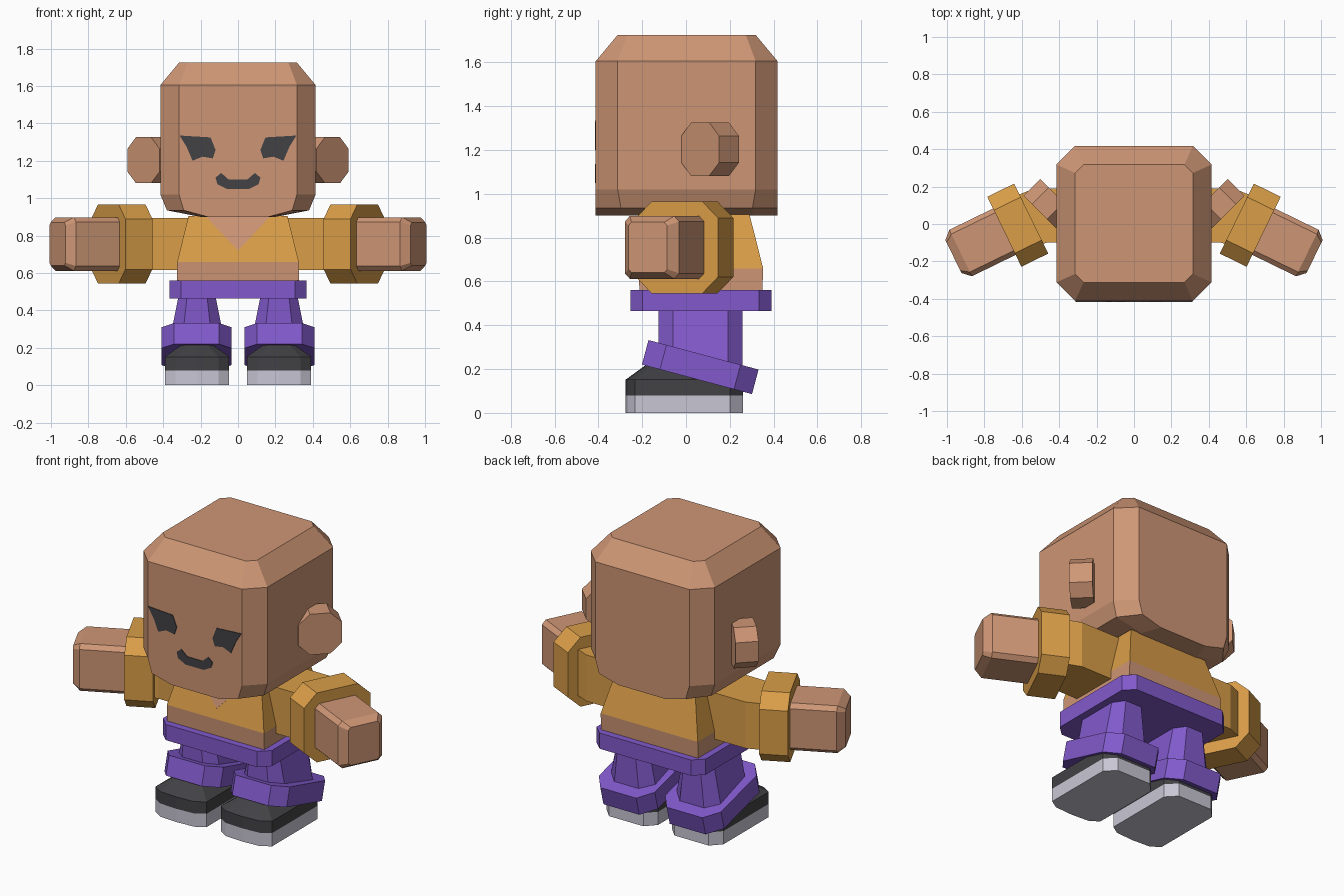
import bpy, bmesh, math
from mathutils import Matrix, Vector

cube = bpy.data.objects.get("Cube")
if cube:
    bpy.data.objects.remove(cube, do_unlink=True)


def material(name, srgb):
    lin = [((c / 255 + 0.055) / 1.055) ** 2.4 for c in srgb] + [1.0]
    m = bpy.data.materials.new(name)
    m.use_nodes = True
    m.diffuse_color = lin
    bsdf = m.node_tree.nodes["Principled BSDF"]
    bsdf.inputs["Base Color"].default_value = lin
    bsdf.inputs["Roughness"].default_value = 0.8
    return m


SKIN = material("skin", (206, 150, 117))
SHIRT = material("orange_cloth", (218, 158, 72))
PURPLE = material("purple_cloth", (130, 90, 204))
DARK = material("charcoal", (66, 66, 70))
SOLE = material("pale_grey", (200, 198, 212))

MIRROR = Matrix.Scale(-1, 4, (1, 0, 0))
SIDES = (("left", Matrix.Identity(4)), ("right", MIRROR))


def octagon(hx, hy, cut_x, cut_y, z, cx=0, cy=0):
    """Rectangle with cut corners at height z."""
    a, b = hx - cut_x, hy - cut_y
    pts = [(hx, -b), (hx, b), (a, hy), (-a, hy),
           (-hx, b), (-hx, -b), (-a, -hy), (a, -hy)]
    return [(x + cx, y + cy, z) for x, y in pts]


def rect(hx, hy, z, cy=0):
    return [(hx, cy - hy, z), (hx, cy + hy, z), (-hx, cy + hy, z), (-hx, cy - hy, z)]


def loft(name, rings, mats, matrix=Matrix.Identity(4), rule=None):
    """Skin a stack of matching rings and close both ends."""
    bm = bmesh.new()
    loops = [[bm.verts.new(matrix @ Vector(p)) for p in r] for r in rings]
    n = len(rings[0])
    for lo, hi in zip(loops, loops[1:]):
        for i in range(n):
            j = (i + 1) % n
            bm.faces.new((lo[i], lo[j], hi[j], hi[i]))
    bm.faces.new(loops[0][::-1])
    bm.faces.new(loops[-1])
    bmesh.ops.recalc_face_normals(bm, faces=bm.faces)
    if rule:
        for f in bm.faces:
            f.material_index = rule(f)
    me = bpy.data.meshes.new(name)
    bm.to_mesh(me)
    bm.free()
    for m in mats:
        me.materials.append(m)
    ob = bpy.data.objects.new(name, me)
    bpy.context.collection.objects.link(ob)
    return ob


def plate(name, outline, depth, mat, matrix=Matrix.Identity(4)):
    """Thin front-facing plate; depth(z) gives the surface it lies on."""
    rings = [[(x, depth(z) + o, z) for x, z in outline] for o in (-0.004, 0.003)]
    return loft(name, rings, [mat], matrix)


# Head: block with cut corners, a sloped crown and a narrowed jaw
HEAD_Y = 0.003
loft("head", [
    octagon(0.20, 0.415, 0.04, 0.115, 0.90, cy=HEAD_Y),
    octagon(0.38, 0.415, 0.09, 0.115, 0.935, cy=HEAD_Y),
    octagon(0.415, 0.415, 0.10, 0.10, 1.02, cy=HEAD_Y),
    octagon(0.415, 0.415, 0.10, 0.10, 1.605, cy=HEAD_Y),
    octagon(0.315, 0.315, 0.045, 0.045, 1.725, cy=HEAD_Y)], [SKIN])

# Face
face_y = lambda z: HEAD_Y - 0.415
EYE = [(0.312, 1.335), (0.147, 1.325), (0.12, 1.258), (0.135, 1.213),
       (0.19, 1.222), (0.243, 1.20), (0.275, 1.275)]
HALF_MOUTH = [(0.05, 1.10), (0.09, 1.135), (0.12, 1.11), (0.11, 1.075), (0.06, 1.05)]
plate("mouth", HALF_MOUTH + [(-x, z) for x, z in reversed(HALF_MOUTH)], face_y, DARK)
for side, mirror in SIDES:
    plate(side + "_eye", EYE, face_y, DARK, mirror)

# Ears: octagonal slabs turned 45 degrees
ear_frame = (Matrix.Translation((0.46, 0.11, 1.203)) @ Matrix.Rotation(math.radians(45), 4, "Z")
             @ Matrix.Rotation(math.radians(90), 4, "X"))
for side, mirror in SIDES:
    loft(side + "_ear", [octagon(0.122, 0.123, 0.065, 0.062, z) for z in (-0.064, 0.064)],
         [SKIN], mirror @ ear_frame)

# Torso: bare waist below the shirt
BODY_Y = 0.068
loft("torso", [rect(0.325, 0.28, 0.54, BODY_Y), rect(0.325, 0.284, 0.66, BODY_Y),
               rect(0.265, 0.222, 0.905, BODY_Y)], [SHIRT, SKIN],
     rule=lambda f: int(f.calc_center_median().z < 0.64))
plate("neck_opening", [(-0.17, 0.9), (0, 0.72), (0.17, 0.9)],
      lambda z: BODY_Y - 0.284 + (z - 0.66) * 0.253, SKIN)

# Waistband
loft("waistband", [octagon(0.365, 0.322, 0.06, 0.056, z, cy=BODY_Y) for z in (0.465, 0.56)],
     [PURPLE])

# Arms: a bent sleeve, then a cuff and hand along the forward-angled forearm
ANGLE = math.radians(26)
d = Vector((math.cos(ANGLE), -math.sin(ANGLE), 0))
p = Vector((math.sin(ANGLE), math.cos(ANGLE), 0))
ARM_Z = 0.755
elbow = Vector((0.5, 0.053, ARM_Z))
forearm = Matrix.Translation(elbow) @ Matrix((
    (p.x, 0, d.x, 0), (p.y, 0, d.y, 0), (0, 1, 0, 0), (0, 0, 0, 1)))


def sleeve_ring(front, back):
    return [(*front, 0.615), (*back, 0.615), (*back, 0.895), (*front, 0.895)]


for side, mirror in SIDES:
    loft(side + "_sleeve", [
        sleeve_ring((0.2, -0.1), (0.2, 0.19)),
        sleeve_ring((0.467, -0.1), (0.533, 0.19)),
        sleeve_ring((0.556, -0.131), (0.684, 0.129))], [SHIRT], mirror)
    loft(side + "_sleeve_cuff", [octagon(0.208, 0.21, 0.08, 0.075, z) for z in (0.055, 0.215)],
         [SHIRT], mirror @ forearm)
    loft(side + "_hand", [
        octagon(0.138, 0.143, 0.025, 0.025, 0.15),
        octagon(0.138, 0.143, 0.025, 0.025, 0.475),
        octagon(0.098, 0.115, 0.015, 0.015, 0.518)], [SKIN], mirror @ forearm)

# Legs, tilted trouser cuffs and shoes
LEG_X, LEG_Y = 0.219, 0.066
cuff_frame = (Matrix.Translation((0.222, 0.065, 0.209))
              @ Matrix.Rotation(math.radians(-15), 4, "X"))
HALF_SHOE = [(0.115, -0.268), (0.172, -0.232), (0.172, 0.2), (0.115, 0.26)]
SHOE = [(0, -0.275)] + HALF_SHOE + [(-x, y) for x, y in reversed(HALF_SHOE)]


def shoe_ring(z, sx=1, sy=1):
    return [(LEG_X + x * sx, y * sy, z) for x, y in SHOE]


for side, mirror in SIDES:
    loft(side + "_leg", [
        octagon(0.152, 0.191, 0.07, 0.065, 0.21, LEG_X, LEG_Y),
        octagon(0.098, 0.191, 0.045, 0.065, 0.48, LEG_X, LEG_Y)], [PURPLE], mirror)
    loft(side + "_trouser_cuff", [octagon(0.187, 0.26, 0.067, 0.085, z) for z in (-0.058, 0.058)],
         [PURPLE], mirror @ cuff_frame)
    loft(side + "_shoe_sole", [shoe_ring(0), shoe_ring(0.08)], [SOLE], mirror)
    loft(side + "_shoe_upper", [shoe_ring(0.08), shoe_ring(0.152), shoe_ring(0.22, 0.45, 0.66)],
         [DARK], mirror)
